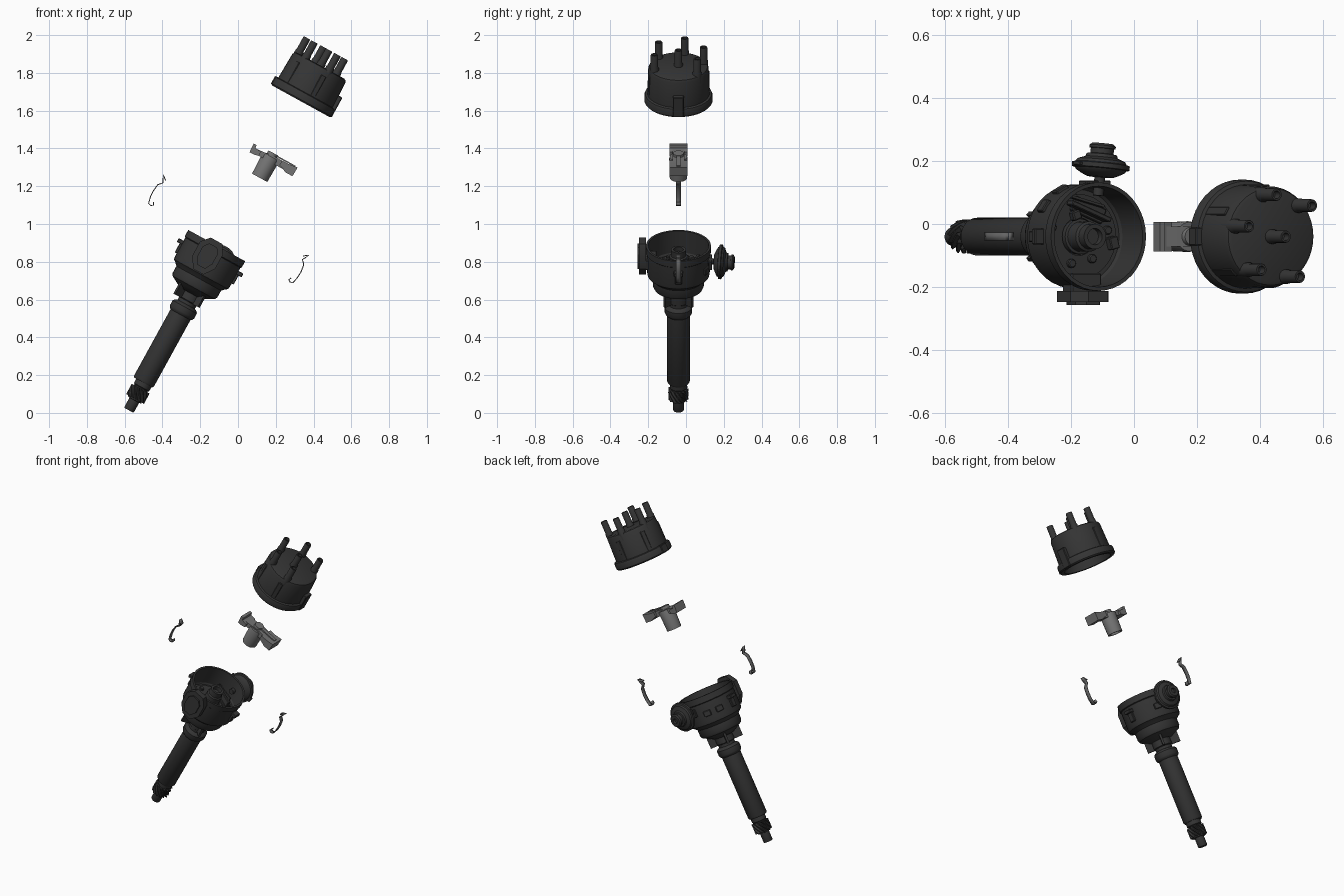
import bpy, bmesh, math
from mathutils import Matrix, Vector

if "Cube" in bpy.data.objects:
    bpy.data.objects.remove(bpy.data.objects["Cube"])

# Tilted assembly frame: local z is the common axis of the exploded parts
FRAME = Matrix.Translation((-0.578, -0.04, 0.014)) @ Matrix.Rotation(math.radians(28.8), 4, 'Y')


def T(x, y, z):
    return Matrix.Translation((x, y, z))


def R(deg, axis):
    return Matrix.Rotation(math.radians(deg), 4, axis)


def material(name, v):
    m = bpy.data.materials.new(name)
    m.diffuse_color = (v, v, v, 1)
    m.use_nodes = True
    m.node_tree.nodes["Principled BSDF"].inputs["Base Color"].default_value = m.diffuse_color
    return m


DARK = material("dark_metal", 0.035)
GREY = material("rotor_grey", 0.17)
CLIP = material("spring_steel", 0.13)


def finish(name, bm, mat, m=Matrix()):
    bmesh.ops.remove_doubles(bm, verts=bm.verts, dist=1e-6)
    bmesh.ops.recalc_face_normals(bm, faces=bm.faces)
    me = bpy.data.meshes.new(name)
    bm.to_mesh(me)
    bm.free()
    me.materials.append(mat)
    ob = bpy.data.objects.new(name, me)
    bpy.context.collection.objects.link(ob)
    ob.matrix_world = FRAME @ m
    return ob


def lathe(name, profile, mat=DARK, m=Matrix(), n=32):
    bm = bmesh.new()
    vs = [bm.verts.new((r, 0, z)) for r, z in profile]
    edges = [bm.edges.new(p) for p in zip(vs, vs[1:])]
    bmesh.ops.spin(bm, geom=vs + edges, cent=(0, 0, 0), axis=(0, 0, 1),
                   angle=math.tau, steps=n, use_merge=True)
    return finish(name, bm, mat, m)


def box(name, size, m, mat=DARK, bevel=0.0):
    bm = bmesh.new()
    bmesh.ops.create_cube(bm, size=1, matrix=Matrix.Diagonal((*size, 1)))
    if bevel:
        bmesh.ops.bevel(bm, geom=bm.edges[:], offset=bevel, segments=1, affect='EDGES')
    return finish(name, bm, mat, m)


def prism(name, pts, y0, y1, mat=DARK, m=Matrix()):
    """Extrude an x-z outline along y."""
    bm = bmesh.new()
    f = bm.faces.new([bm.verts.new((x, y0, z)) for x, z in pts])
    ext = bmesh.ops.extrude_face_region(bm, geom=[f])["geom"]
    bmesh.ops.translate(bm, vec=(0, y1 - y0, 0),
                        verts=[g for g in ext if isinstance(g, bmesh.types.BMVert)])
    return finish(name, bm, mat, m)


# Shaft tip, collar and housing tube with ring and neck
lathe("shaft", [(0, 0), (.026, 0), (.029, .005), (.029, .06), (.04, .062), (.04, .135),
                (.046, .14), (.046, .172), (0, .172)])
lathe("housing_tube", [(0, .165), (.054, .165), (.06, .175), (.06, .575), (.068, .582),
                       (.073, .592), (.073, .622), (.066, .632), (.052, .638),
                       (.052, .655), (.058, .66), (.058, .735), (0, .735)], m=T(-.004, 0, 0))

# Helical drive gear
bm = bmesh.new()
rings, TEETH = [], 13
for k in range(6):
    ring = []
    for i in range(TEETH * 4):
        a = math.tau * i / (TEETH * 4) - math.radians(11 * k)
        r = .054 if i % 4 < 2 else .042
        ring.append(bm.verts.new((r * math.cos(a), r * math.sin(a), .068 + .0125 * k)))
    rings.append(ring)
for a, b in zip(rings, rings[1:]):
    for i in range(len(a)):
        j = (i + 1) % len(a)
        bm.faces.new((a[i], a[j], b[j], b[i]))
bm.faces.new(rings[0])
bm.faces.new(rings[-1])
finish("drive_gear", bm, DARK)

# Open bowl housing
B = T(-.012, 0, 0)
lathe("bowl", [(0, .70), (.065, .70), (.105, .722), (.128, .735), (.135, .75), (.135, .79),
               (.15, .805), (.163, .815), (.166, .83), (.166, .945), (.172, .95), (.172, .988),
               (.16, .988), (.157, .86), (.15, .85), (0, .85)], m=B, n=40)
for i in range(4):
    box("neck_rib", (.06, .014, .07), B @ R(45 + 90 * i, 'Z') @ T(.075, 0, .69))
for s in (-1, 1):
    box("clip_lug", (.035, .05, .022), B @ T(s * .178, 0, .915), bevel=.003)
    box("clip_lug_foot", (.02, .035, .06), B @ T(s * .168, 0, .88), bevel=.003)
for a in (62, 118, 145):
    box("wall_boss", (.018, .045, .035), B @ R(a, 'Z') @ T(.167, 0, .88), bevel=.003)

# Bowl interior: cam, breaker plate, contact arms, screws
lathe("cam_shaft", [(.056, .85), (.056, .87), (.048, .872), (.048, .925), (.04, .93), (.04, .965),
                    (.026, .965), (.026, .94), (0, .94)], m=B, n=24)
lathe("breaker_plate", [(.06, .85), (.06, .858), (.135, .858), (.135, .85)], m=B)
box("contact_arm", (.15, .016, .04), B @ T(.02, .08, .89) @ R(-22, 'Z'), bevel=.003)
box("contact_spring", (.12, .008, .028), B @ T(.01, .112, .89) @ R(-15, 'Z'))
box("contact_base", (.12, .05, .014), B @ T(.03, .085, .864) @ R(-22, 'Z'), bevel=.003)
box("terminal_block", (.03, .04, .03), B @ T(.115, -.02, .872) @ R(15, 'Z'), bevel=.003)
box("cam_follower", (.03, .03, .03), B @ T(-.03, .068, .89) @ R(20, 'Z'), bevel=.004)
for x, y in ((-.03, -.085), (.045, -.07), (.1, .02), (-.1, .03), (-.1, -.05)):
    lathe("plate_screw", [(0, .872), (.011, .872), (.014, .868), (.014, .855)],
          m=B @ T(x, y, 0), n=12)

# Side module on the front
M = T(-.03, 0, .925)
prism("side_module", [(-.03, -.105), (.03, -.105), (.07, -.05), (.07, .035), (.04, .085),
                      (-.03, .085), (-.07, .04), (-.07, -.05)], -.208, -.172, m=M)
prism("module_cover", [(-.022, -.075), (.022, -.075), (.045, -.035), (.045, .025), (.025, .055),
                       (-.022, .055), (-.045, .025), (-.045, -.035)], -.217, -.205, m=M)
box("module_mount", (.11, .07, .06), T(-.02, -.15, .895), bevel=.005)

# Vacuum diaphragm on the rear
V = T(.026, .13, .916) @ R(-6, 'Z') @ R(-90, 'X')
lathe("vacuum_canister", [(0, .0), (.017, .0), (.017, .058), (.042, .06), (.06, .068), (.078, .078),
                          (.082, .085), (.092, .087), (.092, .101), (.082, .104), (.076, .113),
                          (.052, .122), (.048, .132), (.037, .134), (.037, .15), (.042, .151),
                          (.042, .159), (.034, .166), (.016, .166), (.016, .15), (0, .15)],
      m=V, n=28)
for a in (10, 190):
    box("canister_tab", (.016, .035, .012), V @ R(a, 'Z') @ T(.091, 0, .094), bevel=.002)
box("vacuum_bracket", (.09, .02, .05), T(.02, .168, .905), bevel=.003)

# Pair of mirrored spring clips
path = [(.415, 1.160), (.428, 1.170), (.440, 1.180), (.431, 1.160), (.421, 1.142), (.430, 1.133),
        (.441, 1.120), (.446, 1.08), (.444, 1.045), (.436, 1.010), (.420, 1.006), (.409, 1.014),
        (.416, 1.028)]
for side, s in (("left", -1), ("right", 1)):
    bm = bmesh.new()
    rows = [[bm.verts.new((s * x, w, z)) for w in (-.013, .013)] for x, z in path]
    for a, b in zip(rows, rows[1:]):
        bm.faces.new((a[0], a[1], b[1], b[0]))
    ob = finish(side + "_spring_clip", bm, CLIP)
    sol = ob.modifiers.new("thickness", 'SOLIDIFY')
    sol.thickness, sol.offset = .005, 0

# Rotor arm
P = T(.014, 0, 0)
lathe("rotor_hub", [(0, 1.46), (.03, 1.46), (.034, 1.412), (.046, 1.412), (.049, 1.53),
                    (.046, 1.54), (.03, 1.54), (.028, 1.562), (0, 1.562)], GREY, P, 28)
prism("rotor_bar", [(-.085, 1.512), (.11, 1.512), (.125, 1.546), (.03, 1.55), (-.085, 1.538)],
      -.032, .032, GREY, P)
prism("rotor_tail", [(-.112, 1.505), (-.085, 1.505), (-.06, 1.512), (-.06, 1.535), (-.095, 1.54),
                     (-.098, 1.556), (-.115, 1.556)], -.047, .047, GREY, P)
prism("rotor_head", [(.085, 1.513), (.105, 1.503), (.148, 1.503), (.15, 1.557), (.1, 1.55),
                     (.06, 1.55), (.06, 1.52)], -.047, .047, GREY, P)
box("rotor_contact", (.11, .022, .007), P @ T(.08, 0, 1.556), GREY)

# Cap shell, hollow from below
C = T(.010, 0, 0)
lathe("cap", [(.15, 1.872), (.174, 1.872), (.181, 1.88), (.181, 1.908), (.176, 1.92), (.165, 1.924),
              (.16, 2.07), (.154, 2.083), (.143, 2.088), (0, 2.088), (0, 2.065), (.138, 2.065),
              (.15, 1.872)], m=C, n=40)
for s in (-1, 1):
    box("cap_clip_seat", (.03, .058, .12 if s > 0 else .05),
        C @ T(s * .169, 0, 1.935 if s > 0 else 1.9), bevel=.004)
for a in (90, 150, 225, 285):
    box("cap_rib", (.016, .03, .13), C @ R(a, 'Z') @ T(.157, 0, 1.985), bevel=.003)

# Cap towers: one centre plus five of six around it
towers = [(0, 0)] + [(.137, a) for a in (46, 104, 166, 230, 292)]
for r, a in towers:
    base = 2.04
    lathe("cap_tower", [(.024, base), (.023, 2.10), (.020, 2.108), (.020, 2.178), (.018, 2.182),
                        (.012, 2.182), (.012, 2.15), (0, 2.15)],
          m=C @ R(a, 'Z') @ T(r, 0, 0), n=16)

bpy.ops.object.select_all(action='SELECT')
bpy.context.view_layer.objects.active = bpy.context.selected_objects[0]
bpy.ops.object.shade_smooth_by_angle(angle=math.radians(32))
